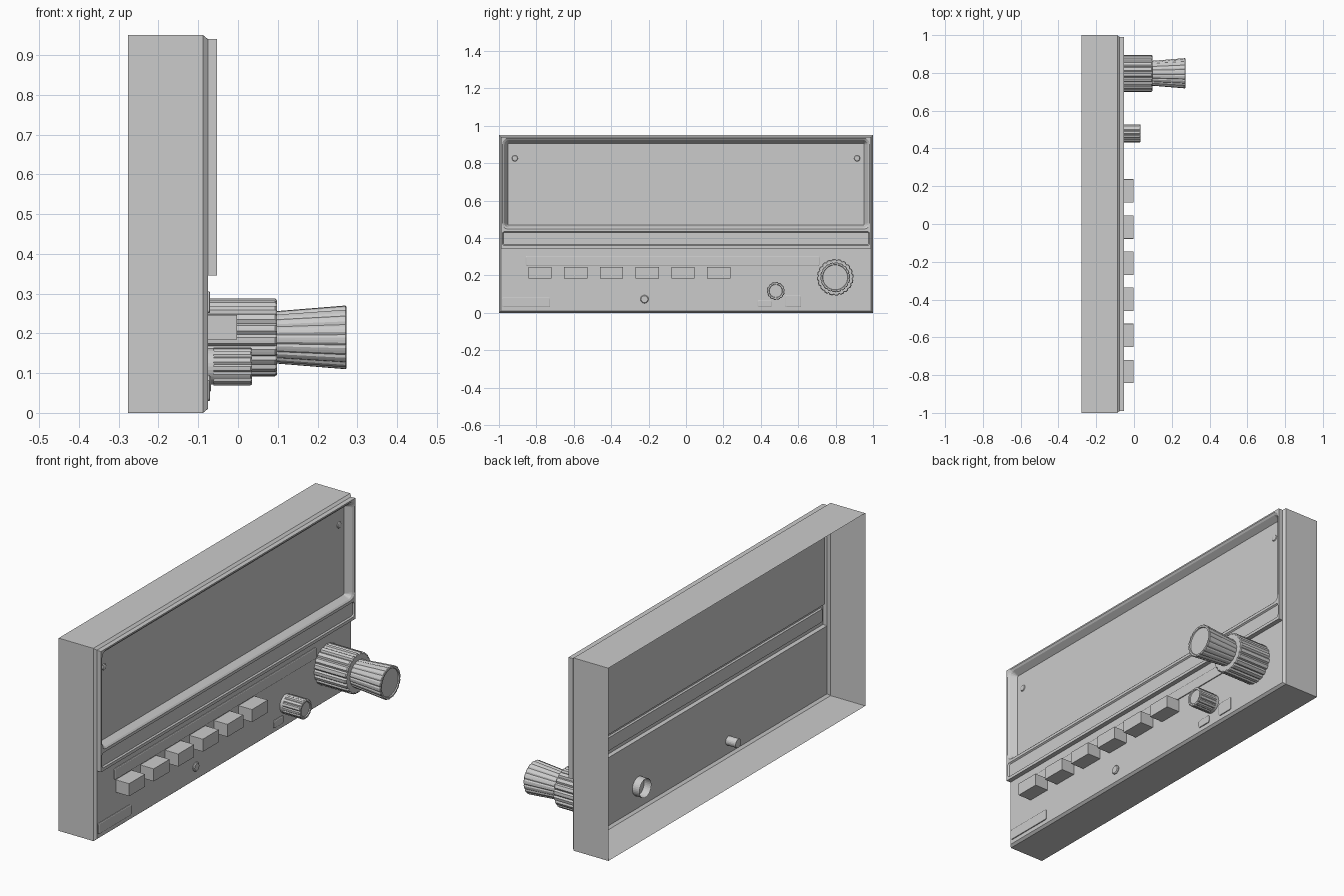
import bpy, bmesh, math

if "Cube" in bpy.data.objects:
    bpy.data.objects.remove(bpy.data.objects["Cube"])

grey = bpy.data.materials.new("light grey")
grey.diffuse_color = (0.6, 0.6, 0.6, 1)
grey.use_nodes = True
grey.node_tree.nodes["Principled BSDF"].inputs["Base Color"].default_value = grey.diffuse_color


def rect(x, y0, y1, z0, z1, r=0.001, k=4):
    """Rounded rectangle in the yz plane, counter-clockwise seen from +x."""
    pts = []
    corners = [(y1 - r, z1 - r, 0), (y0 + r, z1 - r, 90), (y0 + r, z0 + r, 180), (y1 - r, z0 + r, 270)]
    for cy, cz, start in corners:
        for i in range(k + 1):
            a = math.radians(start + 90 * i / k)
            pts.append((x, cy + r * math.cos(a), cz + r * math.sin(a)))
    return pts


def ring(x, y, z, r, lobes=20, groove=0.0):
    """Circle of ribs in the yz plane; groove is the depth between the ribs."""
    pts = []
    for i in range(lobes * 4):
        a = 2 * math.pi * i / (lobes * 4)
        rr = r - (groove if i % 4 == 3 else 0)
        pts.append((x, y + rr * math.cos(a), z + rr * math.sin(a)))
    return pts


def loft(name, loops, front=True, back=False):
    """Skin the loops in order, optionally closing either end."""
    bm = bmesh.new()
    rows = [[bm.verts.new(p) for p in loop] for loop in loops]
    n = len(rows[0])
    for a, b in zip(rows, rows[1:]):
        for j in range(n):
            k = (j + 1) % n
            bm.faces.new((a[j], a[k], b[k], b[j]))
    if front:
        bm.faces.new(rows[-1])
    if back:
        bm.faces.new(rows[0][::-1])
    mesh = bpy.data.meshes.new(name)
    bm.to_mesh(mesh)
    bm.free()
    mesh.materials.append(grey)
    ob = bpy.data.objects.new(name, mesh)
    bpy.context.collection.objects.link(ob)
    return ob


FACE, RIM = -0.076, -0.053

# case shell, open at the back, with a chamfered front edge
loft("case", [rect(-0.277, -1, 1, 0, 0.95), rect(-0.088, -1, 1, 0, 0.95),
              rect(FACE, -0.99, 0.99, 0.01, 0.94)], front=False)

# lower control panel
loft("control_panel", [rect(FACE, -0.99, 0.99, 0.01, 0.345)])

# bezel: outer wall, sloped display recess and grooved strip below
loft("bezel_wall", [rect(FACE, -0.99, 0.99, 0.345, 0.94),
                    rect(RIM, -0.99, 0.99, 0.345, 0.94)], front=False)
loft("display_recess", [rect(RIM, -0.99, 0.99, 0.44, 0.94),
                        rect(RIM, -0.982, 0.982, 0.448, 0.933, 0.03),
                        rect(-0.06, -0.972, 0.972, 0.455, 0.924, 0.025),
                        rect(-0.09, -0.953, 0.953, 0.47, 0.906, 0.005)])
loft("bezel_strip", [rect(RIM, -0.99, 0.99, 0.345, 0.44),
                     rect(RIM, -0.982, 0.982, 0.36, 0.434, 0.012),
                     rect(-0.06, -0.977, 0.977, 0.365, 0.429, 0.008)])

# display corner screws
for side in (-1, 1):
    loft("display_screw", [ring(x, side * 0.915, 0.826, r, 4)
                           for x, r in ((-0.09, 0.016), (-0.086, 0.014), (-0.084, 0.008))])


def plate(name, y0, y1, z0, z1, x=-0.07, r=0.008):
    loft(name, [rect(FACE, y0, y1, z0, z1, r),
                rect(x - 0.002, y0, y1, z0, z1, r),
                rect(x, y0 + 0.003, y1 - 0.003, z0 + 0.003, z1 - 0.003, r)])


# raised plates and small buttons
plate("button_bar", -0.857, 0.715, 0.251, 0.305)
plate("corner_plate", -0.983, -0.726, 0.03, 0.083)
plate("small_button_left", 0.383, 0.458, 0.03, 0.068)
plate("small_button_right", 0.53, 0.616, 0.03, 0.095)

# row of six push buttons
for i in range(6):
    y = -0.781 + 0.1912 * i
    loft("push_button", [rect(FACE, y - 0.062, y + 0.062, 0.184, 0.246),
                         rect(-0.003, y - 0.062, y + 0.062, 0.184, 0.246)])

# indicator pin, running through the panel
loft("indicator_pin", [ring(x, -0.222, 0.073, r, 5)
                       for x, r in ((-0.13, 0.022), (-0.072, 0.022), (-0.068, 0.018))], back=True)

# small knob with a sleeve reaching behind the panel
SY, SZ = 0.48, 0.117
loft("small_knob_sleeve", [ring(-0.115, SY, SZ, 0.046, 8), ring(-0.06, SY, SZ, 0.046, 8)], front=False)
loft("small_knob", [ring(x, SY, SZ, r, 14, g) for x, r, g in (
    (-0.062, 0.042, 0), (-0.062, 0.048, 0.004), (0.031, 0.048, 0.004),
    (0.035, 0.045, 0.003), (0.035, 0.036, 0), (0.03, 0.034, 0))])

# large tuning knob: ribbed drum and flared grip
LY, LZ = 0.798, 0.19
loft("large_knob_drum", [ring(x, LY, LZ, r, 20, g) for x, r, g in (
    (FACE, 0.098, 0.007), (0.093, 0.098, 0.007), (0.098, 0.094, 0.006), (0.098, 0.064, 0))])
loft("large_knob_grip", [ring(x, LY, LZ, r, 18, g) for x, r, g in (
    (0.098, 0.066, 0.003), (0.27, 0.08, 0.004), (0.273, 0.077, 0.003),
    (0.273, 0.068, 0), (0.268, 0.066, 0))])
